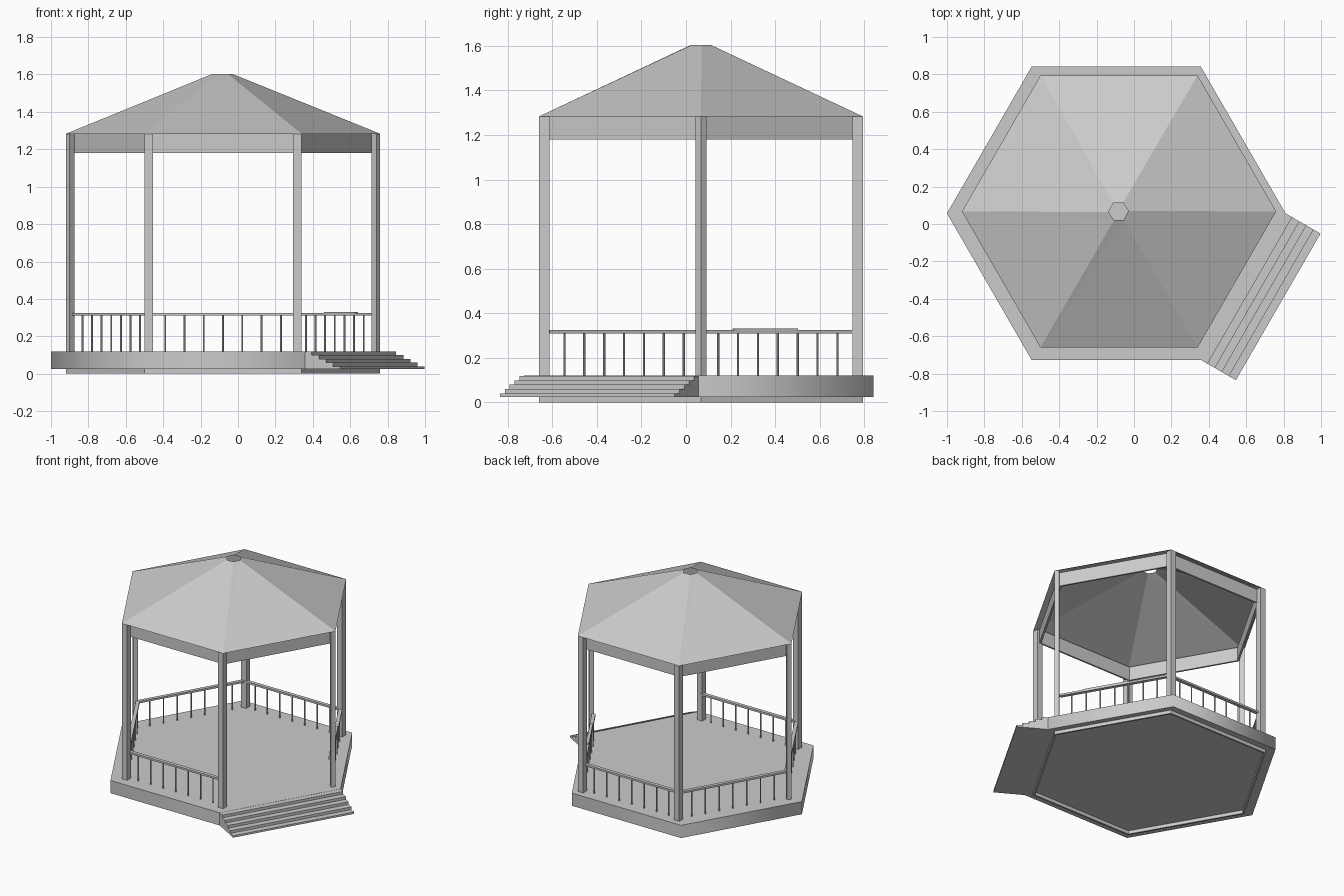
import bpy, bmesh
from math import radians, cos, sin, pi
from mathutils import Vector, Matrix

CX, CY = -0.08, 0.067          # centre of the roof and railings
FX, FY = -0.095, 0.057         # centre of the floor and steps
STEP_SIDE = 5

cube = bpy.data.objects.get("Cube")
if cube:
    bpy.data.objects.remove(cube)

grey = bpy.data.materials.new("plain_grey")
grey.use_nodes = True
grey.diffuse_color = (0.6, 0.6, 0.6, 1)
grey.node_tree.nodes["Principled BSDF"].inputs["Base Color"].default_value = (0.6, 0.6, 0.6, 1)


def finish(name, bm):
    bmesh.ops.recalc_face_normals(bm, faces=bm.faces)
    mesh = bpy.data.meshes.new(name)
    bm.to_mesh(mesh)
    bm.free()
    mesh.materials.append(grey)
    ob = bpy.data.objects.new(name, mesh)
    bpy.context.collection.objects.link(ob)
    return ob


def corner(r, k, cx=CX, cy=CY, turn=0):
    a = radians(60 * k + turn)
    return Vector((cx + r * cos(a), cy + r * sin(a)))


def prism(bm, points, z0, z1):
    low = [bm.verts.new((p[0], p[1], z0)) for p in points]
    high = [bm.verts.new((p[0], p[1], z1)) for p in points]
    bm.faces.new(low)
    bm.faces.new(high)
    n = len(points)
    for i in range(n):
        j = (i + 1) % n
        bm.faces.new((low[i], low[j], high[j], high[i]))


def mitred_ring(name, outer, inner, z0, z1, sides):
    bm = bmesh.new()
    for k in sides:
        prism(bm, [corner(outer, k), corner(outer, k + 1),
                   corner(inner, k + 1), corner(inner, k)], z0, z1)
    return finish(name, bm)


def side_point(k, out, along, cx=CX, cy=CY):
    a = radians(60 * k + 30)
    return Vector((cx + out * cos(a) - along * sin(a),
                   cy + out * sin(a) + along * cos(a)))


def side_rect(k, d0, d1, a0, a1, cx=CX, cy=CY):
    return [side_point(k, d, a, cx, cy) for d, a in
            ((d0, a0), (d1, a0), (d1, a1), (d0, a1))]


railed = [k for k in range(6) if k != STEP_SIDE]

# Hexagonal floor with softly shaded sides
bm = bmesh.new()
prism(bm, [corner(0.905, k, FX, FY) for k in range(6)], 0.025, 0.12)
floor = finish("floor", bm)
bpy.context.view_layer.objects.active = floor
floor.select_set(True)
bpy.ops.object.shade_smooth_by_angle(angle=radians(65))
floor.select_set(False)

# Low skirt under the floor
mitred_ring("base_skirt", 0.84, 0.825, 0, 0.026, range(6))

# Steps, each a full-width slab
bm = bmesh.new()
for i, d in enumerate((0.825, 0.87, 0.913, 0.957, 1.0)):
    prism(bm, side_rect(STEP_SIDE, 0.77, d, -0.4525, 0.4525, FX, FY),
          0.025, 0.119 - 0.02 * i)
finish("steps", bm)

# Posts: square at four corners, turned on edge at the two ends
for k in range(6):
    v = corner(0.84, k)
    if k in (0, 3):
        s = 1 if k == 0 else -1
        pts = [v, v + Vector((-0.02 * s, 0.025)),
               v + Vector((-0.045 * s, 0)), v + Vector((-0.02 * s, -0.025))]
    else:
        dx = -0.045 if v.x > CX else 0.045
        dy = -0.047 if v.y > CY else 0.047
        pts = [v, v + Vector((dx, 0)), v + Vector((dx, dy)), v + Vector((0, dy))]
    bm = bmesh.new()
    prism(bm, pts, 0.115, 1.283)
    finish(f"post_{k + 1}", bm)

# Beams below the roof
mitred_ring("roof_beams", 0.795, 0.78, 1.18, 1.283, range(6))

# Roof shell, open at the peak
bm = bmesh.new()
eave = [bm.verts.new((*corner(0.84, k), 1.283)) for k in range(6)]
peak = [bm.verts.new((*corner(0.053, k, CX - 0.003, CY, 3), 1.603)) for k in range(6)]
for k in range(6):
    j = (k + 1) % 6
    bm.faces.new((eave[k], eave[j], peak[j]))
    bm.faces.new((eave[k], peak[j], peak[k]))
finish("roof", bm)

# Handrails and the small plate on one of them
mitred_ring("handrails", 0.812, 0.782, 0.31, 0.324, railed)
bm = bmesh.new()
prism(bm, side_rect(0, 0.68, 0.70, -0.23, 0.1), 0.323, 0.331)
finish("rail_plate", bm)

# Balusters
bm = bmesh.new()
for k in railed:
    for i in range(-3, 4):
        p = side_point(k, 0.69, i * 0.103)
        bmesh.ops.create_cone(bm, cap_ends=True, segments=8, radius1=0.005,
                              radius2=0.005, depth=0.195,
                              matrix=Matrix.Translation((p.x, p.y, 0.2155)))
finish("balusters", bm)
